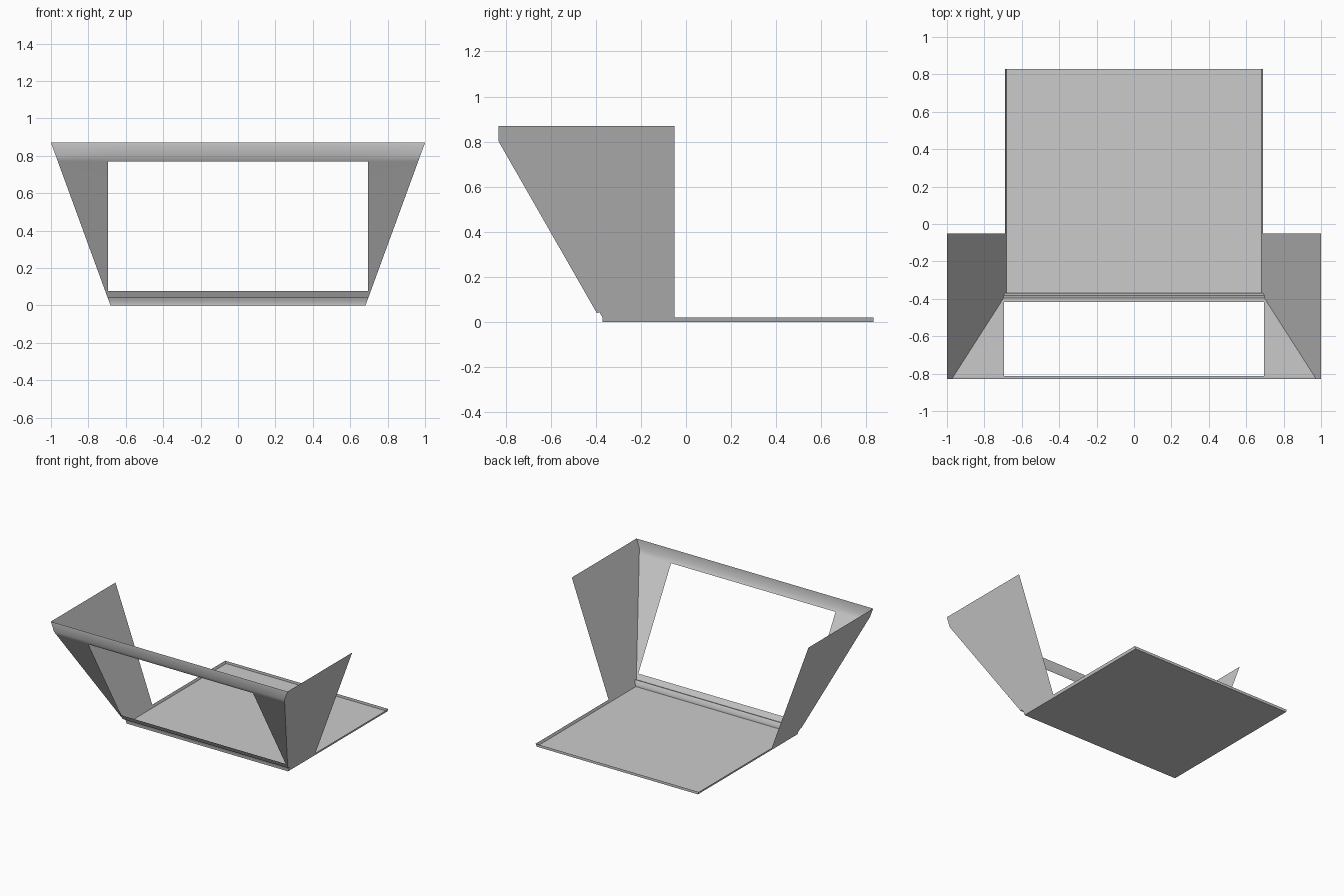
import bpy
import bmesh
import math

cube = bpy.data.objects.get("Cube")
if cube:
    bpy.data.objects.remove(cube, do_unlink=True)

GREY = (0.6, 0.6, 0.6, 1)
mat = bpy.data.materials.new("plain grey")
mat.use_nodes = True
mat.diffuse_color = GREY
mat.node_tree.nodes["Principled BSDF"].inputs["Base Color"].default_value = GREY

TOP, BACK, LIP = 0.87, 0.83, 0.02
SIDE_BACK, FLOOR_FRONT = -0.05, -0.37
OPENING = 0.695


def half_width(z):
    """The side walls lean outwards as they rise."""
    return 0.682 + 0.318 * z / TOP


def sheet(name, polygons):
    """Build an open sheet from polygons, welding the shared corners."""
    bm = bmesh.new()
    for points in polygons:
        bm.faces.new([bm.verts.new(p) for p in points])
    bmesh.ops.remove_doubles(bm, verts=bm.verts, dist=0.0005)
    mesh = bpy.data.meshes.new(name)
    bm.to_mesh(mesh)
    bm.free()
    mesh.materials.append(mat)
    obj = bpy.data.objects.new(name, mesh)
    bpy.context.collection.objects.link(obj)
    bpy.ops.object.select_all(action="DESELECT")
    obj.select_set(True)
    bpy.context.view_layer.objects.active = obj
    bpy.ops.object.shade_smooth_by_angle(angle=math.radians(35))
    return obj


# Floor and the low lip along its back
w, wl = half_width(0), half_width(LIP)
sheet("floor", [[(-w, FLOOR_FRONT, 0), (w, FLOOR_FRONT, 0), (w, BACK, 0), (-w, BACK, 0)]])
sheet("back_lip", [[(-w, BACK, 0), (w, BACK, 0), (wl, BACK, LIP), (-wl, BACK, LIP)]])

# Threshold in front of the floor, as (y, z) from the floor upwards
threshold = [(FLOOR_FRONT, 0), (FLOOR_FRONT, LIP), (-0.383, 0.044), (-0.395, 0.04)]
strips = []
for (y0, z0), (y1, z1) in zip(threshold, threshold[1:]):
    a, b = half_width(z0), half_width(z1)
    strips.append([(-a, y0, z0), (a, y0, z0), (b, y1, z1), (-b, y1, z1)])
sheet("threshold", strips)

# Leaning front frame: rows of three columns with the middle left open
rows = [(-0.395, 0.04), (-0.417, 0.078), (-0.812, 0.77), (-BACK, 0.8), (-BACK, TOP)]
frame = []
for i, ((y0, z0), (y1, z1)) in enumerate(zip(rows, rows[1:])):
    a, b = half_width(z0), half_width(z1)
    low = [-a, -OPENING, OPENING, a]
    high = [-b, -OPENING, OPENING, b]
    for c in range(3):
        if i == 1 and c == 1:
            continue
        frame.append([(low[c], y0, z0), (low[c + 1], y0, z0),
                      (high[c + 1], y1, z1), (high[c], y1, z1)])
sheet("front_frame", frame)

# Side walls and the lips behind them, one pair for each side
wall = threshold + [(-BACK, 0.8), (-BACK, TOP), (SIDE_BACK, TOP), (SIDE_BACK, 0)]
lip = [(SIDE_BACK, 0), (SIDE_BACK, LIP), (BACK, LIP), (BACK, 0)]
for side, s in (("left", 1), ("right", -1)):
    for part, outline in (("side_wall", wall), ("side_lip", lip)):
        points = [(s * half_width(z), y, z) for y, z in outline]
        sheet(f"{side}_{part}", [points[::-s]])
